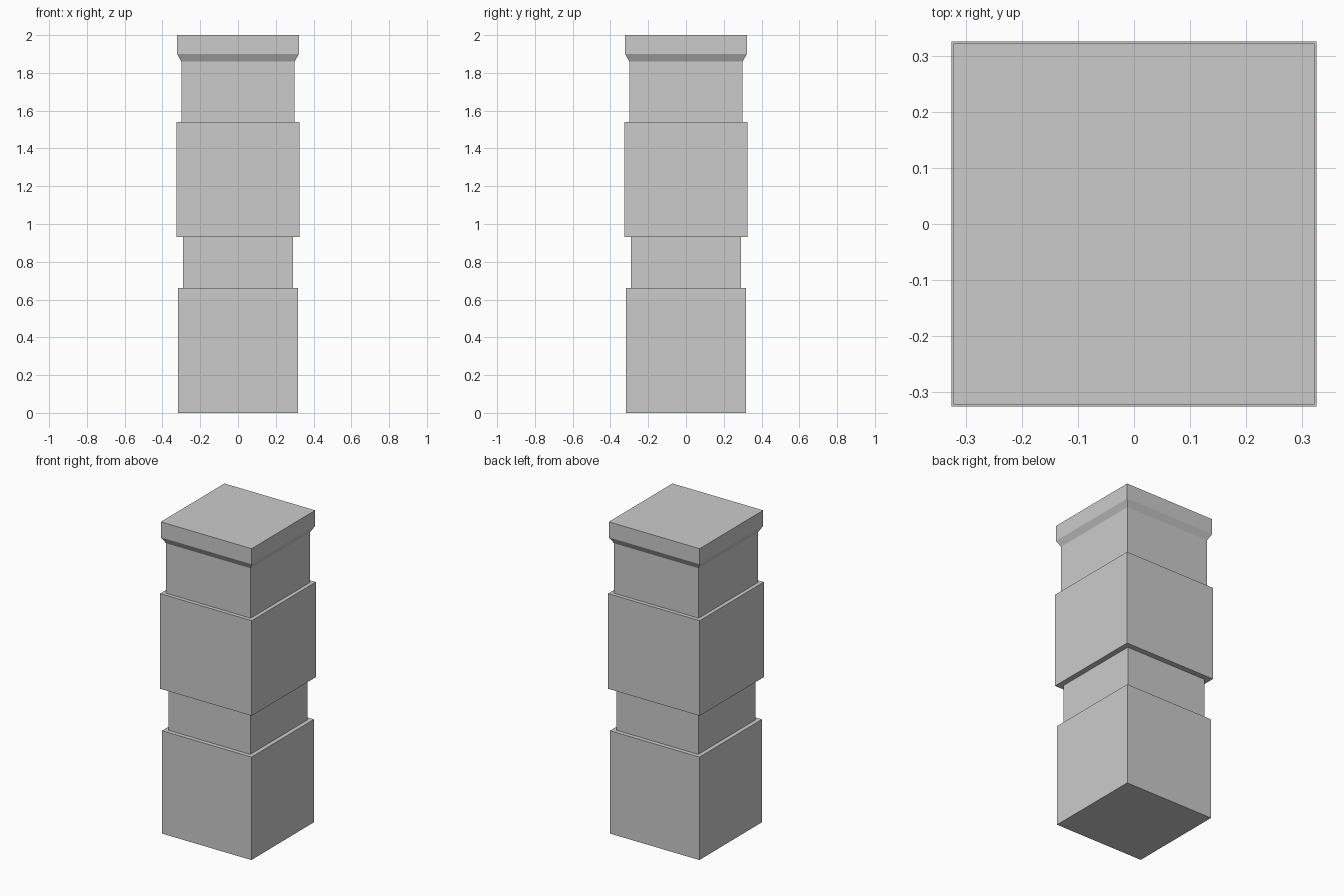
import bpy
import bmesh

if "Cube" in bpy.data.objects:
    bpy.data.objects.remove(bpy.data.objects["Cube"])

# Stepped square pillar: (half width, height) of each ring, bottom to top
PROFILE = [
    (0.317, 0.0), (0.317, 0.66),    # base block
    (0.29, 0.66), (0.29, 0.93),     # recessed neck
    (0.325, 0.93), (0.325, 1.54),   # middle block
    (0.30, 1.54), (0.30, 1.86),     # upper neck
    (0.322, 1.90), (0.322, 2.0),    # flared cap
]
CORNERS = [(-1, -1), (1, -1), (1, 1), (-1, 1)]


def loft_square(name, profile):
    bm = bmesh.new()
    rings = [[bm.verts.new((x * r, y * r, z)) for x, y in CORNERS]
             for r, z in profile]
    # Side walls and ledges
    for low, high in zip(rings, rings[1:]):
        for i in range(4):
            j = (i + 1) % 4
            bm.faces.new((low[i], low[j], high[j], high[i]))
    # Bottom and top
    bm.faces.new(rings[0][::-1])
    bm.faces.new(rings[-1])
    mesh = bpy.data.meshes.new(name)
    bm.to_mesh(mesh)
    bm.free()
    obj = bpy.data.objects.new(name, mesh)
    bpy.context.collection.objects.link(obj)
    return obj


loft_square("stepped_pillar", PROFILE)
